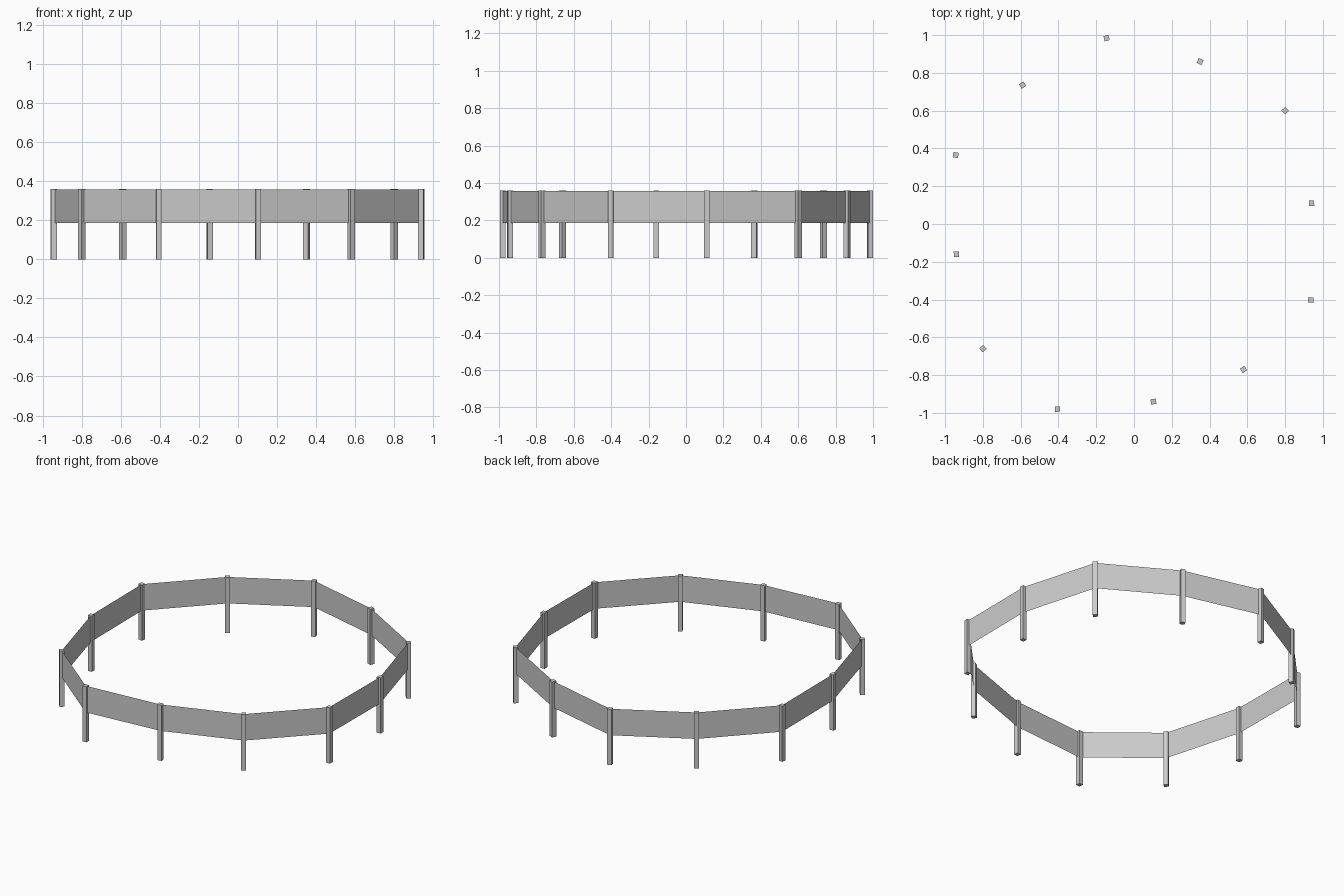
import bpy
from math import radians

if "Cube" in bpy.data.objects:
    bpy.data.objects.remove(bpy.data.objects["Cube"])

POST_W, POST_H = 0.028, 0.36
PANEL_Z0, PANEL_Z1 = 0.186, 0.357

# post layout around the ring: x, y, twist in degrees
posts = [
    (-0.145, 0.984, 14), (0.35, 0.86, -24), (0.80, 0.60, 42), (0.94, 0.11, 2),
    (0.936, -0.402, -4), (0.58, -0.77, 32), (0.103, -0.94, 9), (-0.405, -0.98, 2),
    (-0.80, -0.66, 40), (-0.94, -0.16, 2), (-0.944, 0.365, -10), (-0.59, 0.735, 33),
]


def add_post(i, x, y, twist):
    bpy.ops.mesh.primitive_cube_add(size=1, location=(x, y, POST_H / 2),
                                    rotation=(0, 0, radians(twist)))
    ob = bpy.context.object
    ob.name = f"fence_post_{i + 1}"
    ob.scale = (POST_W, POST_W, POST_H)


def add_panel(i, a, b):
    verts = [(a[0], a[1], PANEL_Z0), (a[0], a[1], PANEL_Z1),
             (b[0], b[1], PANEL_Z1), (b[0], b[1], PANEL_Z0)]
    me = bpy.data.meshes.new(f"fence_panel_{i + 1}")
    me.from_pydata(verts, [], [(0, 1, 2, 3)])
    bpy.context.collection.objects.link(bpy.data.objects.new(me.name, me))


# square posts with a thin sheet panel to the next post
for i, p in enumerate(posts):
    add_post(i, *p)
    add_panel(i, p, posts[(i + 1) % len(posts)])
